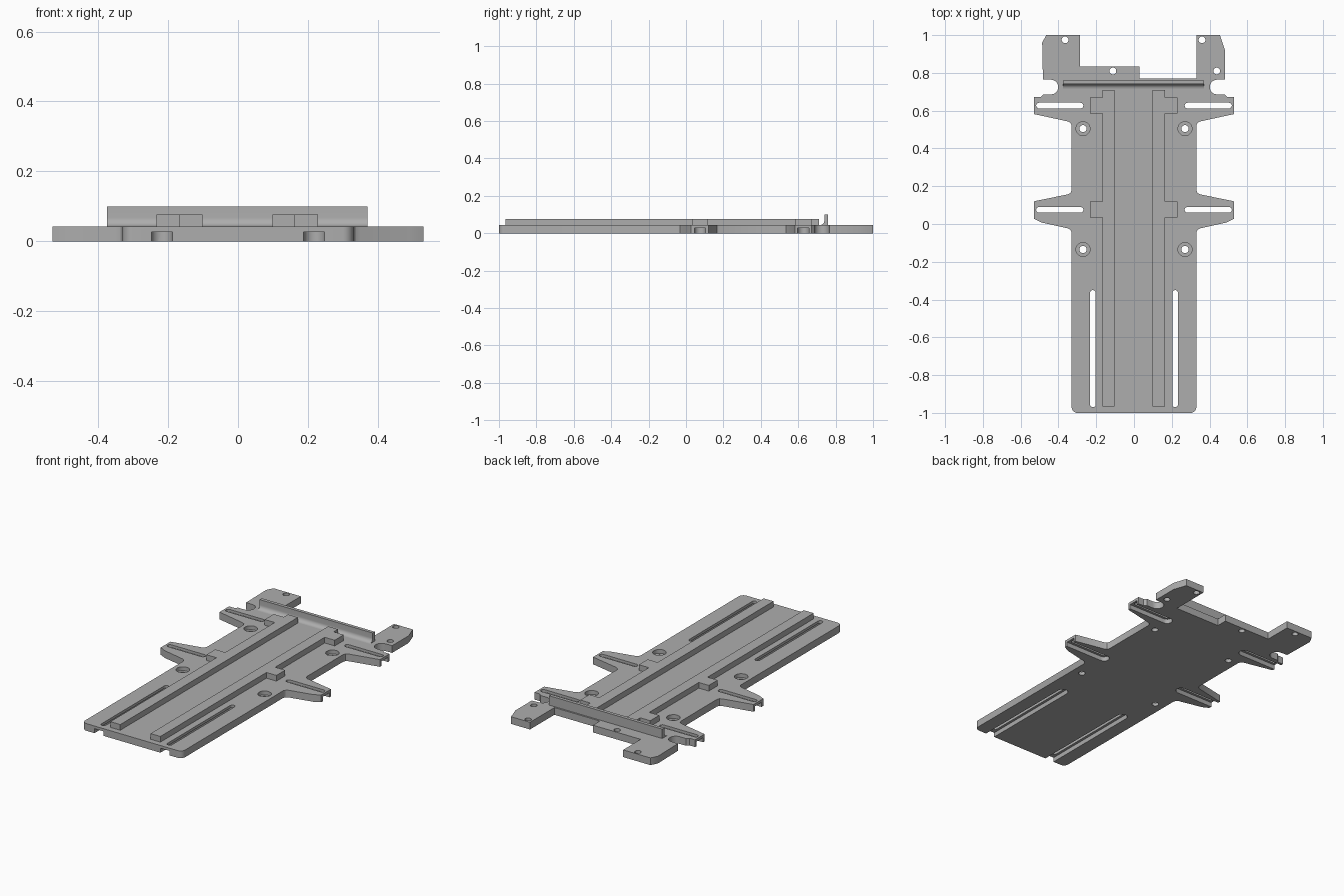
import bpy, bmesh, math

if "Cube" in bpy.data.objects:
    bpy.data.objects.remove(bpy.data.objects["Cube"])

grey = bpy.data.materials.new("grey")
grey.diffuse_color = (0.42, 0.42, 0.42, 1)
grey.use_nodes = True
grey.node_tree.nodes["Principled BSDF"].inputs["Base Color"].default_value = grey.diffuse_color


def prism(name, pts, z0, z1):
    """Extrude a closed xy outline from z0 to z1."""
    bm = bmesh.new()
    face = bm.faces.new([bm.verts.new((x, y, z0)) for x, y in pts])
    ext = bmesh.ops.extrude_face_region(bm, geom=[face])
    for v in ext["geom"]:
        if isinstance(v, bmesh.types.BMVert):
            v.co.z = z1
    bmesh.ops.recalc_face_normals(bm, faces=bm.faces)
    me = bpy.data.meshes.new(name)
    bm.to_mesh(me)
    bm.free()
    me.materials.append(grey)
    ob = bpy.data.objects.new(name, me)
    bpy.context.collection.objects.link(ob)
    return ob


def arc(cx, cy, r, a0, a1, n=8):
    return [(cx + r * math.cos(math.radians(a0 + (a1 - a0) * i / n)),
             cy + r * math.sin(math.radians(a0 + (a1 - a0) * i / n))) for i in range(n + 1)]


def circle(cx, cy, r):
    return arc(cx, cy, r, 0, 345, 23)


def slot(x0, y0, x1, y1, w):
    """Rounded slot outline between two end-centre points."""
    a = math.degrees(math.atan2(y1 - y0, x1 - x0))
    return arc(x0, y0, w / 2, a + 90, a + 270) + arc(x1, y1, w / 2, a - 90, a + 90)


def cut(ob, pts, z0, z1):
    tool = prism("cutter", pts, z0, z1)
    tool.hide_render = True
    mod = ob.modifiers.new("cut", 'BOOLEAN')
    mod.operation, mod.object, mod.solver = 'DIFFERENCE', tool, 'EXACT'
    bpy.context.view_layer.objects.active = ob
    bpy.ops.object.modifier_apply(modifier=mod.name)
    bpy.data.objects.remove(tool)


def smooth(ob):
    bpy.ops.object.select_all(action='DESELECT')
    ob.select_set(True)
    bpy.context.view_layer.objects.active = ob
    bpy.ops.object.shade_smooth_by_angle(angle=math.radians(30))


# Base plate: shared side outline with two pairs of arms and the round notches
T = 0.043
side = arc(0.30, -0.97, 0.03, -90, 0)
side += [(0.33, -0.045), (0.336, -0.032), (0.35, -0.023), (0.49, 0.008), (0.53, 0.028), (0.53, 0.12),
         (0.35, 0.157), (0.336, 0.165), (0.33, 0.18),
         (0.33, 0.52), (0.336, 0.535), (0.35, 0.543), (0.53, 0.582), (0.53, 0.672),
         (0.495, 0.672), (0.48, 0.686)]
side += arc(0.44, 0.725, 0.039, 270, 90, 12) + [(0.482, 0.766)]
back = [(0.482, 0.92), (0.455, 1), (0.33, 1), (0.33, 0.77), (0.03, 0.77), (0.03, 0.835),
        (-0.285, 0.835), (-0.285, 1), (-0.465, 1), (-0.486, 0.96)]
plate = prism("base_plate", side + back + [(-x, y) for x, y in reversed(side)], 0, T)

for s in (-1, 1):
    # Long front slots with a wider channel underneath, open at the front edge
    cut(plate, slot(s * 0.218, -0.955, s * 0.218, -0.365, 0.03), -0.1, 0.1)
    cut(plate, slot(s * 0.218, -1.1, s * 0.218, -0.365, 0.06), -0.1, 0.027)
    # Arm slots with channels open at the arm tips
    for y in (0.075, 0.627):
        cut(plate, slot(s * 0.283, y, s * 0.503, y, 0.03), -0.1, 0.1)
        cut(plate, slot(s * 0.283, y, s * 0.65, y, 0.06), -0.1, 0.027)
    # Counterbored screw holes
    for y in (0.505, -0.135):
        cut(plate, circle(s * 0.27, y, 0.037), 0.02, 0.1)
        cut(plate, circle(s * 0.27, y, 0.019), -0.1, 0.1)

# Small through holes along the back
for x, y in ((-0.365, 0.975), (0.36, 0.975), (0.438, 0.81), (-0.112, 0.81)):
    cut(plate, circle(x, y, 0.018), -0.1, 0.1)
smooth(plate)

# Guide rails with two outward tabs each
rail = [(0.1, -0.965), (0.165, -0.965), (0.165, 0.035), (0.231, 0.035), (0.231, 0.118), (0.165, 0.118),
        (0.165, 0.585), (0.231, 0.585), (0.231, 0.67), (0.165, 0.67), (0.165, 0.71), (0.1, 0.71)]
for s, name in ((-1, "left_rail"), (1, "right_rail")):
    prism(name, [(s * x - 0.002, y) for x, y in rail], T - 0.002, 0.077)

# Raised lip across the back with a fillet at its front foot
profile = [(0.76, T - 0.002), (0.76, 0.099), (0.74, 0.099)]
profile += arc(0.715, T + 0.025, 0.025, 0, -90) + [(0.715, T - 0.002)]
lip = prism("back_lip", profile, -0.375, 0.371)
for v in lip.data.vertices:
    v.co = (v.co.z, v.co.x, v.co.y)
smooth(lip)
